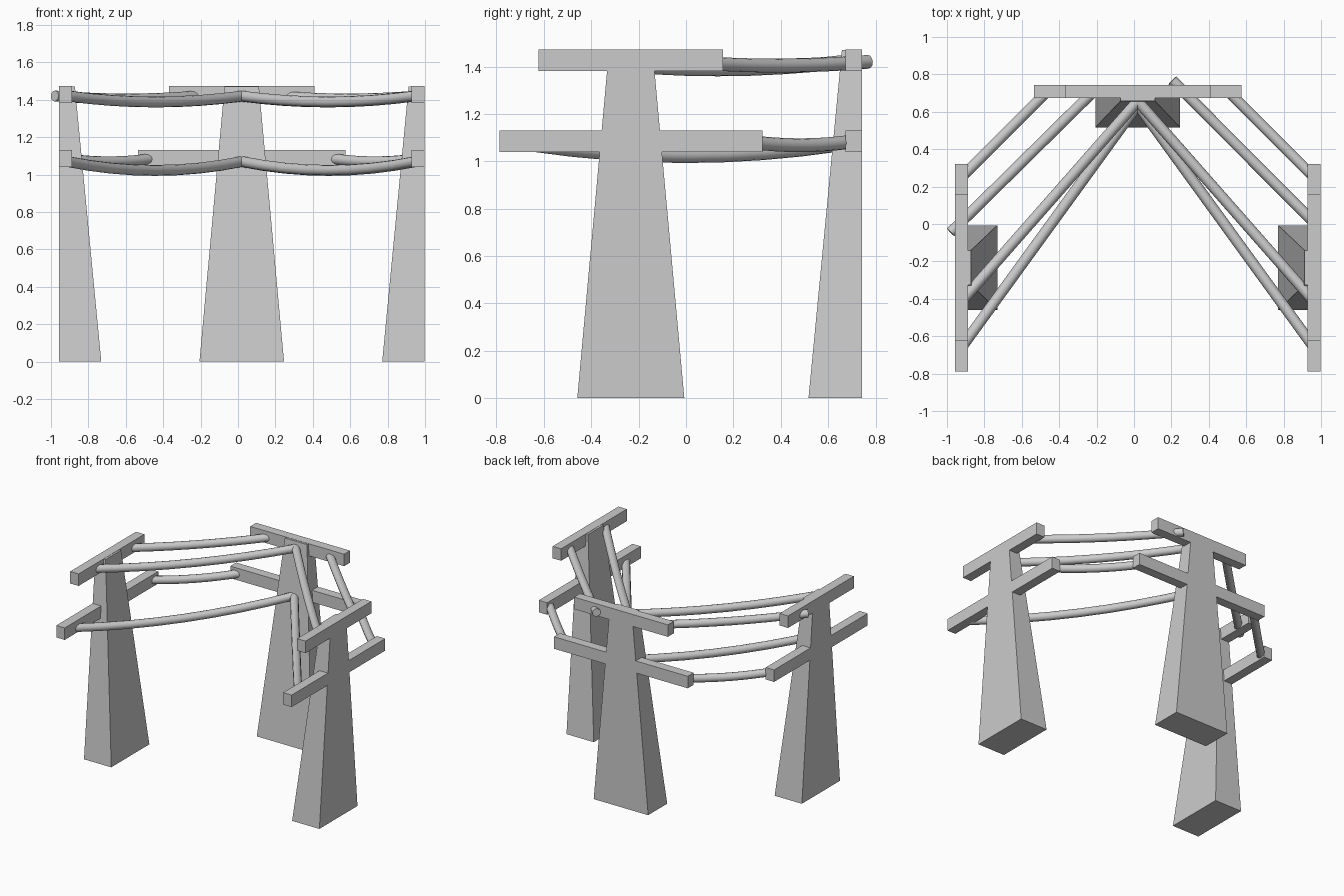
import bpy, bmesh, math
from mathutils import Matrix, Vector

if "Cube" in bpy.data.objects:
    bpy.data.objects.remove(bpy.data.objects["Cube"])

CX = 0.02          # symmetry plane of the three pylons
ARM_T = 0.07       # crossarm thickness


def mesh_object(name, bm, mat):
    bm.transform(mat)
    bmesh.ops.recalc_face_normals(bm, faces=bm.faces)
    me = bpy.data.meshes.new(name)
    bm.to_mesh(me)
    bm.free()
    ob = bpy.data.objects.new(name, me)
    bpy.context.collection.objects.link(ob)
    return ob


# Local pylon frame: outer face on y = 0, body towards -y, width along x
def tower(name, mat):
    bm = bmesh.new()
    rings = []
    for z, half, depth in ((0, 0.226, 0.226), (1.47, 0.092, 0.085)):
        rings.append([bm.verts.new((x, y, z)) for x, y in
                      ((-half, 0), (half, 0), (half, -depth), (-half, -depth))])
    low, top = rings
    bm.faces.new(low)
    bm.faces.new(top)
    for i in range(4):
        j = (i + 1) % 4
        bm.faces.new((low[i], low[j], top[j], top[i]))
    mesh_object(name, bm, mat)


def crossarm(name, mat, half, z0, z1):
    bm = bmesh.new()
    bmesh.ops.create_cube(bm, size=1)
    bmesh.ops.scale(bm, vec=(2 * half, ARM_T, z1 - z0), verts=bm.verts)
    bmesh.ops.translate(bm, vec=(0, -ARM_T / 2, (z0 + z1) / 2), verts=bm.verts)
    mesh_object(name, bm, mat)


# Sagging cable swept as a round tube between two points
def cable(name, a, b, z, sag, radius=0.029, steps=8):
    cu = bpy.data.curves.new(name, 'CURVE')
    cu.dimensions = '3D'
    cu.bevel_depth = radius
    cu.bevel_resolution = 4
    cu.use_fill_caps = True
    sp = cu.splines.new('POLY')
    sp.points.add(steps)
    for i, p in enumerate(sp.points):
        t = i / steps
        q = Vector(a).lerp(Vector(b), t)
        p.co = (q.x, q.y, z - sag * 4 * t * (1 - t), 1)
    ob = bpy.data.objects.new(name, cu)
    bpy.context.collection.objects.link(ob)
    bpy.ops.object.select_all(action='DESELECT')
    ob.select_set(True)
    bpy.context.view_layer.objects.active = ob
    bpy.ops.object.convert(target='MESH')
    bpy.ops.object.shade_smooth_by_angle(angle=math.radians(40))


# Pylons with two crossarms each
for side, pos, rot in (("back", (CX, 0.743, 0), 0),
                       ("left", (-0.957, -0.233, 0), 90),
                       ("right", (0.997, -0.233, 0), -90)):
    m = Matrix.Translation(pos) @ Matrix.Rotation(math.radians(rot), 4, 'Z')
    tower(side + "_tower", m)
    crossarm(side + "_lower_crossarm", m, 0.555, 1.04, 1.13)
    crossarm(side + "_upper_crossarm", m, 0.39, 1.382, 1.472)

# Cables from each side pylon to the back pylon (left coordinates, mirrored for right)
cables = (
    ("lower_outer_cable", (-0.91, 0.262), (-0.472, 0.70), 1.083, 0.015),
    ("lower_inner_cable", (-0.915, -0.65), (0.025, 0.645), 1.07, 0.048),
    ("upper_inner_cable", (-0.91, -0.40), (0.03, 0.668), 1.42, 0.032),
)
for name, a, b, z, sag in cables:
    cable("left_" + name, a, b, z, sag)
    cable("right_" + name, (2 * CX - a[0], a[1]), (2 * CX - b[0], b[1]), z, sag)

# Upper outer cables, each poking through one crossarm
cable("left_upper_outer_cable", (-0.98, -0.045), (-0.21, 0.715), 1.42, 0.016)
cable("right_upper_outer_cable", (0.96, 0.01), (0.205, 0.768), 1.42, 0.016)
